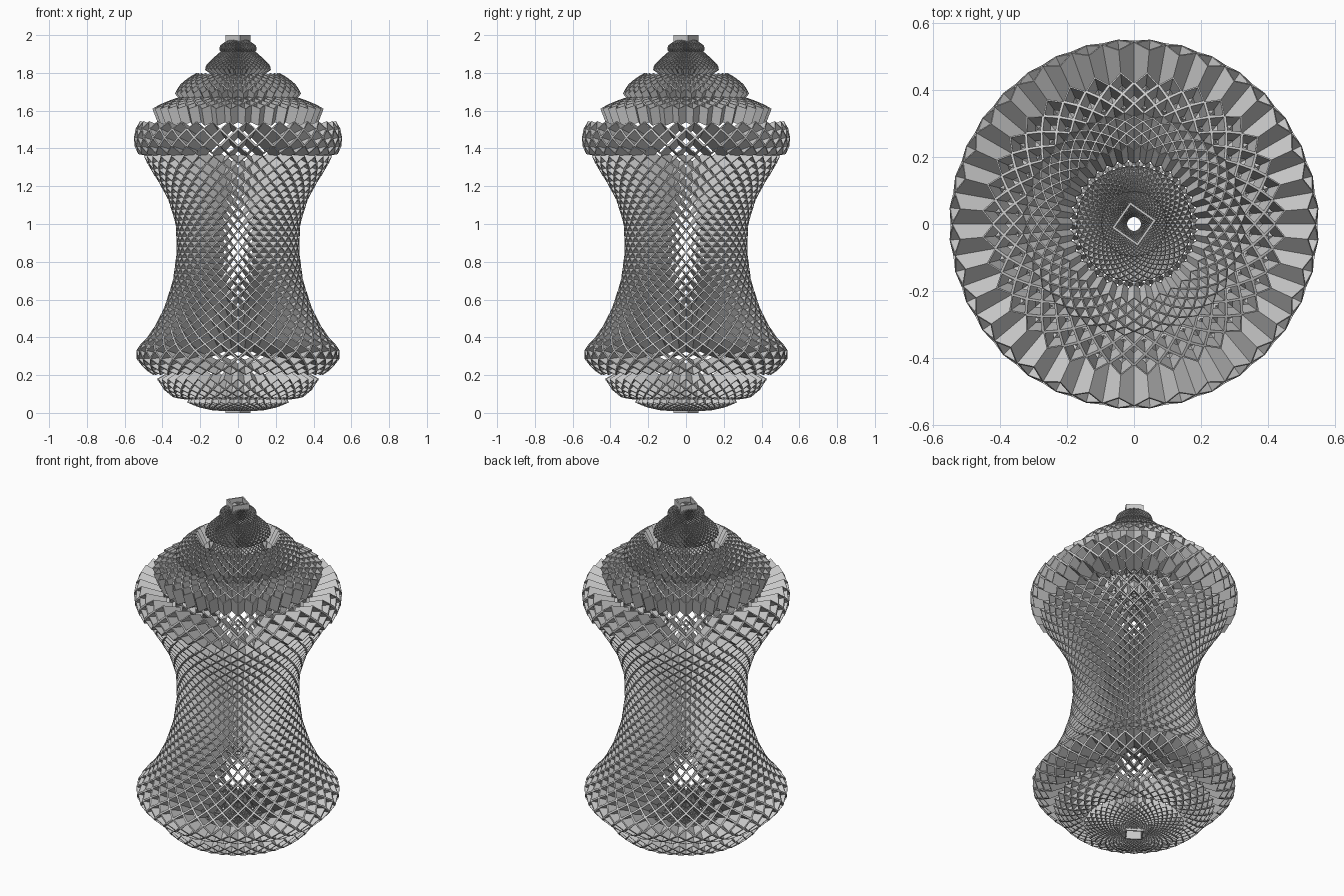
import bpy, bmesh, math
from mathutils import Vector

cube = bpy.data.objects.get("Cube")
if cube:
    bpy.data.objects.remove(cube, do_unlink=True)

SIDES = 36
BAR = 0.16  # bar width as a share of the cell


def grey_part(name, bm):
    mesh = bpy.data.meshes.new(name)
    bmesh.ops.remove_doubles(bm, verts=bm.verts, dist=0.0001)
    bm.to_mesh(mesh)
    bm.free()
    obj = bpy.data.objects.new(name, mesh)
    bpy.context.collection.objects.link(obj)
    return obj


def resample(profile):
    """Space the rows so that every cell stays about as tall as it is wide."""
    pts = [Vector(p) for p in profile]
    dist = [0.0]
    for a, b in zip(pts, pts[1:]):
        dist.append(dist[-1] + (b.xy - a.xy).length)

    def at(d):
        for i in range(len(pts) - 1):
            if d <= dist[i + 1] or i == len(pts) - 2:
                return pts[i].lerp(pts[i + 1], (d - dist[i]) / (dist[i + 1] - dist[i]))

    marks = [0.0]
    while marks[-1] < dist[-1]:
        marks.append(marks[-1] + max(at(marks[-1])[0], 0.05) * math.pi / SIDES)
    scale = dist[-1] / marks[-1]
    return [at(m * scale) for m in marks]


def lattice(name, profile):
    """Ring of open diamond tubes; points are outer r, outer z, inner r, inner z."""
    rows = resample(profile)
    bm = bmesh.new()

    def node(j, k):
        a = k * math.pi / SIDES
        r, z, ri, zi = rows[j]
        c, s = math.cos(a), math.sin(a)
        return Vector((r * c, r * s, z)), Vector((ri * c, ri * s, zi))

    def quad(*points):
        bm.faces.new([bm.verts.new(p) for p in points])

    last = len(rows) - 1
    for j in range(1, last):
        for k in range(j % 2, 2 * SIDES, 2):
            corners = [node(j - 1, k), node(j, k + 1), node(j + 1, k), node(j, k - 1)]
            mid_out = sum((c[0] for c in corners), Vector()) / 4
            mid_in = sum((c[1] for c in corners), Vector()) / 4
            cell = [(o, i, o.lerp(mid_out, BAR), i.lerp(mid_in, BAR)) for o, i in corners]
            for n in range(4):
                a, b = cell[n], cell[(n + 1) % 4]
                quad(a[0], b[0], b[2], a[2])
                quad(a[2], b[2], b[3], a[3])
                quad(a[1], a[3], b[3], b[1])
                # close the zigzag border of the band
                if (j == 1 and n in (0, 3)) or (j == last - 1 and n in (1, 2)):
                    quad(a[0], a[1], b[1], b[0])
    bmesh.ops.recalc_face_normals(bm, faces=bm.faces)
    return grey_part(name, bm)


def square_tube(name, z0, z1, radius, wall):
    """Open square tube standing upright, turned by one lattice step."""
    bm = bmesh.new()
    rings = []
    for r, z in ((radius, z0), (radius, z1), (radius - wall, z1), (radius - wall, z0)):
        angles = [math.radians(10 + 90 * n) for n in range(4)]
        rings.append([bm.verts.new((r * math.cos(a), r * math.sin(a), z)) for a in angles])
    for m in range(4):
        lo, hi = rings[m], rings[(m + 1) % 4]
        for n in range(4):
            bm.faces.new((lo[n], lo[(n + 1) % 4], hi[(n + 1) % 4], hi[n]))
    return grey_part(name, bm)


# Base cup and lower rim, opening downwards and outwards
lattice("base_cup", [(.05, .01, .05, .07), (.13, .012, .12, .08),
                     (.21, .03, .19, .09), (.27, .055, .25, .10)])
lattice("base_ring", [(.27, .07, .22, .13), (.34, .08, .28, .16),
                      (.39, .12, .32, .18), (.43, .18, .35, .225)])

# Waisted body
lattice("body", [(.45, .20, .37, .24), (.50, .235, .41, .27), (.54, .29, .44, .30),
                 (.54, .34, .44, .31), (.48, .40, .40, .35), (.44, .46, .35, .41),
                 (.39, .56, .30, .52), (.345, .70, .255, .68), (.325, .85, .235, .85),
                 (.33, 1.0, .24, 1.01), (.37, 1.13, .28, 1.16), (.42, 1.22, .34, 1.26),
                 (.47, 1.30, .39, 1.34), (.50, 1.36, .42, 1.39)])

# Shoulder and roof tiers
lattice("shoulder", [(.53, 1.37, .43, 1.35), (.555, 1.43, .43, 1.40),
                     (.55, 1.49, .42, 1.45), (.52, 1.545, .40, 1.50)])
lattice("roof", [(.455, 1.61, .42, 1.52), (.40, 1.64, .37, 1.55),
                 (.32, 1.67, .29, 1.58), (.22, 1.69, .20, 1.60)])
lattice("upper_roof", [(.335, 1.69, .28, 1.62), (.31, 1.735, .25, 1.66),
                       (.27, 1.77, .22, 1.69), (.22, 1.80, .18, 1.72)])
lattice("neck", [(.15, 1.70, .12, 1.70), (.12, 1.79, .09, 1.79)])
lattice("spire", [(.175, 1.815, .12, 1.78), (.17, 1.84, .11, 1.80),
                  (.13, 1.88, .09, 1.83), (.09, 1.915, .06, 1.86)])
lattice("knob", [(.085, 1.90, .05, 1.89), (.10, 1.925, .06, 1.91),
                 (.095, 1.945, .055, 1.92), (.06, 1.97, .03, 1.94), (.03, 1.98, .02, 1.95)])

# Square tubes at both ends
square_tube("finial_tube", 1.90, 2.0, .067, .01)
square_tube("foot_tube", 0, .09, .067, .01)
